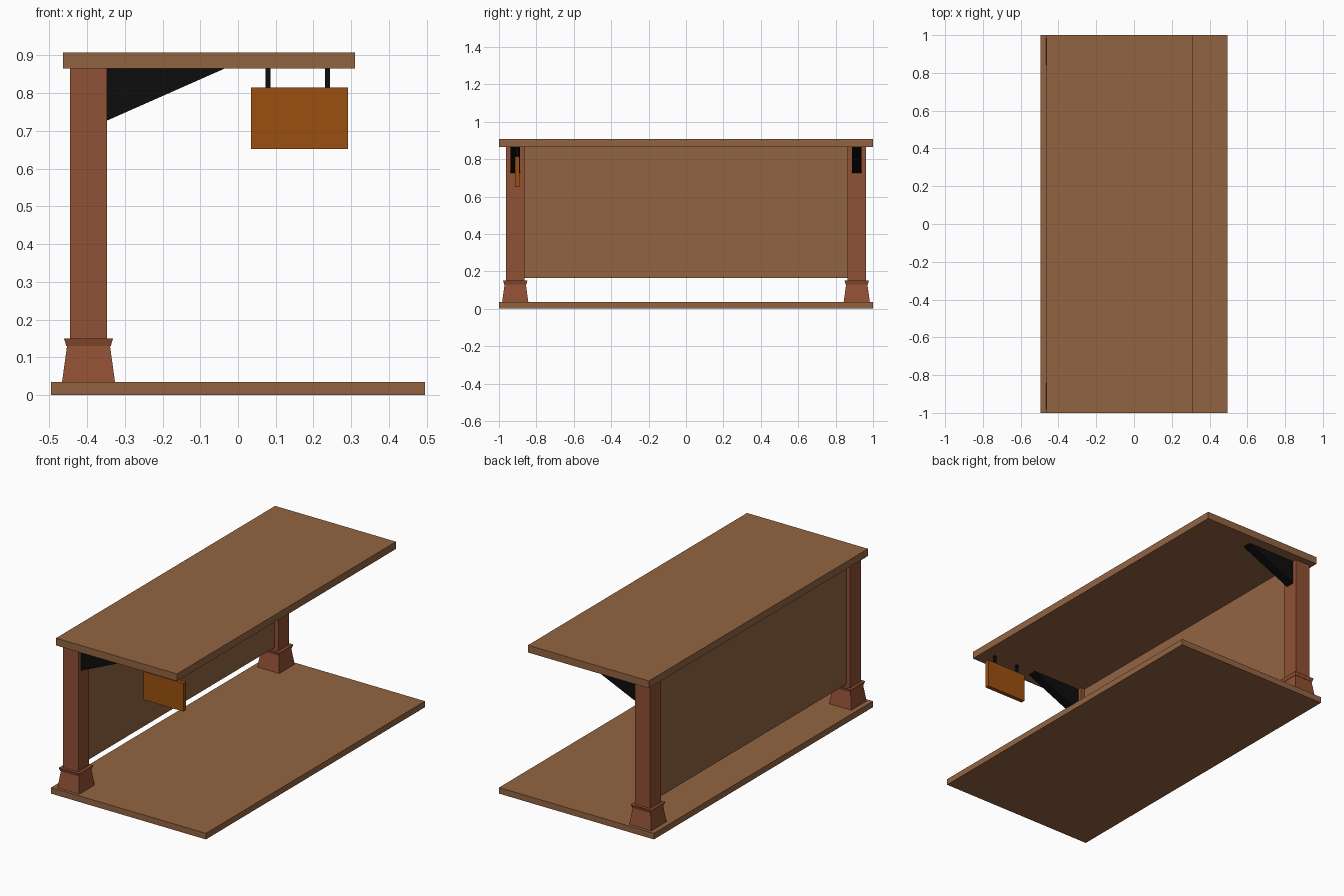
import bpy, bmesh

if "Cube" in bpy.data.objects:
    bpy.data.objects.remove(bpy.data.objects["Cube"])

def material(name, rgb):
    m = bpy.data.materials.new(name)
    m.diffuse_color = (*rgb, 1)
    m.use_nodes = True
    m.node_tree.nodes["Principled BSDF"].inputs["Base Color"].default_value = m.diffuse_color
    return m

wood = material("wood", (0.29, 0.127, 0.054))
post_wood = material("post_wood", (0.28, 0.082, 0.035))
sign_wood = material("sign_wood", (0.33, 0.08, 0.005))
iron = material("iron", (0.004, 0.004, 0.004))

def finish(name, bm, mat):
    bmesh.ops.recalc_face_normals(bm, faces=bm.faces)
    me = bpy.data.meshes.new(name)
    bm.to_mesh(me)
    bm.free()
    me.materials.append(mat)
    ob = bpy.data.objects.new(name, me)
    bpy.context.collection.objects.link(ob)
    return ob

def loft(name, rings, mat):
    """Stack rectangles given as (x0, x1, y0, y1, z) into a closed solid."""
    bm = bmesh.new()
    loops = [[bm.verts.new(p) for p in ((a, c, z), (b, c, z), (b, d, z), (a, d, z))]
             for a, b, c, d, z in rings]
    for lo, hi in zip(loops, loops[1:]):
        for i in range(4):
            j = (i + 1) % 4
            bm.faces.new((lo[i], lo[j], hi[j], hi[i]))
    bm.faces.new(loops[0])
    bm.faces.new(loops[-1])
    return finish(name, bm, mat)

def box(name, x, y, z, mat):
    return loft(name, [(*x, *y, z[0]), (*x, *y, z[1])], mat)

def prism(name, profile, y, mat):
    """Extrude an x-z profile along y."""
    bm = bmesh.new()
    face = bm.faces.new([bm.verts.new((px, y[0], pz)) for px, pz in profile])
    ext = bmesh.ops.extrude_face_region(bm, geom=[face], use_keep_orig=True)
    verts = [g for g in ext["geom"] if isinstance(g, bmesh.types.BMVert)]
    bmesh.ops.translate(bm, verts=verts, vec=(0, y[1] - y[0], 0))
    return finish(name, bm, mat)

# floor, roof and back wall
box("floor", (-0.495, 0.495), (-1, 1), (0, 0.035), wood)
box("roof", (-0.463, 0.31), (-1, 1), (0.865, 0.907), wood)
box("back_wall", (-0.42, -0.372), (-0.866, 0.866), (0.165, 0.866), wood)

# posts with tapered feet and roof brackets
PX, PY = -0.396, 0.913
for side, s in (("front", -1), ("back", 1)):
    y = s * PY
    profile = [(0.035, 0.07), (0.13, 0.057), (0.13, 0.059), (0.15, 0.065),
               (0.15, 0.049), (0.865, 0.049)]
    loft(side + "_post", [(PX - h, PX + h, y - h, y + h, z) for z, h in profile], post_wood)
    prism(side + "_bracket", [(-0.347, 0.727), (-0.035, 0.865), (-0.347, 0.865)],
          (y - 0.026, y + 0.026), iron)

# hanging sign
SY = -0.903
box("sign_board", (0.035, 0.292), (SY - 0.012, SY + 0.012), (0.652, 0.815), sign_wood)
for i, x in enumerate((0.079, 0.237)):
    box(f"sign_hanger_{i + 1}", (x - 0.0065, x + 0.0065),
        (SY - 0.0065, SY + 0.0065), (0.814, 0.866), iron)
